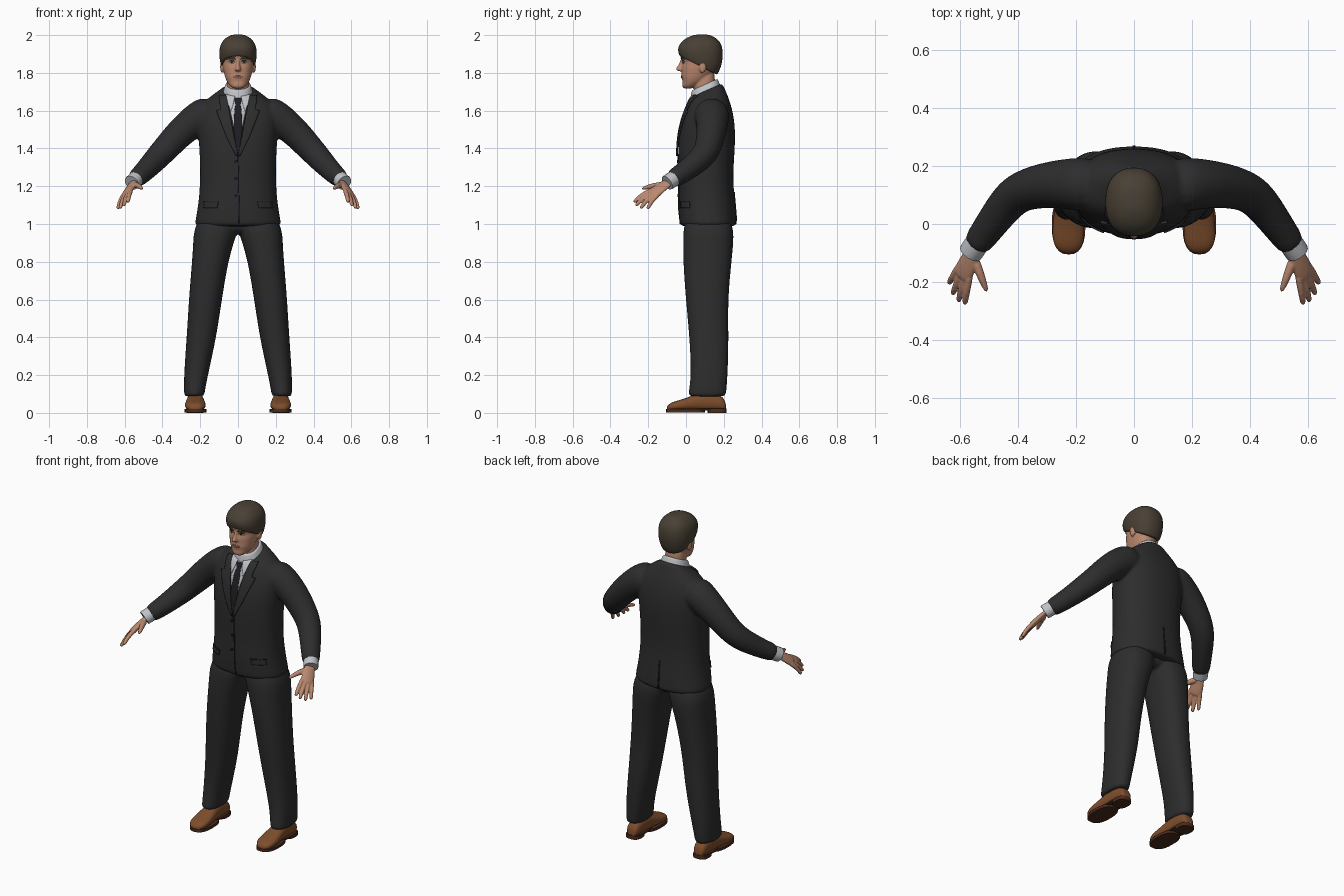
import bpy, bmesh, math
from mathutils import Vector, Matrix
from mathutils.bvhtree import BVHTree

cube = bpy.data.objects.get("Cube")
if cube:
    bpy.data.objects.remove(cube, do_unlink=True)


def material(name, *rgb):
    m = bpy.data.materials.new(name)
    m.use_nodes = True
    m.diffuse_color = (*rgb, 1)
    bsdf = next(n for n in m.node_tree.nodes if n.type == "BSDF_PRINCIPLED")
    bsdf.inputs["Base Color"].default_value = (*rgb, 1)
    bsdf.inputs["Roughness"].default_value = 0.8
    return m


SUIT = material("charcoal suit", .026, .026, .027)
DARK = material("dark seam and tie", .013, .013, .015)
SHIRT = material("pale grey shirt", .52, .54, .57)
SKIN = material("skin", .50, .25, .16)
HAIR = material("brown hair", .066, .051, .035)
SHOE = material("tan leather", .21, .075, .025)
SOLE = material("dark brown sole", .07, .025, .012)
LIPS = material("lips", .33, .12, .085)
EYE = material("eye white", .5, .46, .42)
SIDES = (("left", 1), ("right", -1))


def ring(centre, u, v, n=2.0, count=24):
    """Superellipse loop around a centre with half axes u and v."""
    c, u, v = Vector(centre), Vector(u), Vector(v)
    power = lambda t: math.copysign(abs(t) ** (2 / n), t)
    angles = [2 * math.pi * i / count for i in range(count)]
    return [c + u * power(math.cos(a)) + v * power(math.sin(a)) for a in angles]


def level(z, rx, front, back, tilt=0, cx=0, n=2.3):
    """Horizontal loop; tilt raises the back and lowers the front."""
    return ring((cx, (front + back) / 2, z), (rx, 0, 0), (0, (back - front) / 2, tilt), n)


def loft(bm, rings, s=1):
    loops = [[bm.verts.new((p.x * s, p.y, p.z)) for p in r] for r in rings]
    for a, b in zip(loops, loops[1:]):
        for i in range(len(a)):
            j = (i + 1) % len(a)
            bm.faces.new((a[i], a[j], b[j], b[i]))
    bm.faces.new(loops[0])
    bm.faces.new(loops[-1])


def tube(bm, points, radii, s=1, wide=(0, 0, 1), flat=1.0, count=16):
    pts = [Vector(p) for p in points]
    rings = []
    for i, (p, r) in enumerate(zip(pts, radii)):
        t = (pts[min(i + 1, len(pts) - 1)] - pts[max(i - 1, 0)]).normalized()
        u = Vector(wide)
        u = (u - t * u.dot(t)).normalized()
        rings.append(ring(p, u * r, t.cross(u) * r * flat, 2, count))
    loft(bm, rings, s)


def ball(bm, centre, size):
    m = Matrix.Translation(centre) @ Matrix.Diagonal((*size, 1))
    bmesh.ops.create_uvsphere(bm, u_segments=16, v_segments=10, radius=1, matrix=m)


def finish(name, bm, mat, subsurf=2, voxel=0, smooth=0):
    bmesh.ops.recalc_face_normals(bm, faces=bm.faces)
    mesh = bpy.data.meshes.new(name)
    bm.to_mesh(mesh)
    bm.free()
    mesh.materials.append(mat)
    for p in mesh.polygons:
        p.use_smooth = True
    ob = bpy.data.objects.new(name, mesh)
    bpy.context.collection.objects.link(ob)
    if subsurf:
        mod = ob.modifiers.new("Subdivision", "SUBSURF")
        mod.levels = mod.render_levels = subsurf
    else:
        mesh.set_sharp_from_angle(angle=math.radians(40))
    if voxel:
        mod = ob.modifiers.new("Blend", "REMESH")
        mod.mode, mod.voxel_size, mod.use_smooth_shade = "VOXEL", voxel, True
        mod = ob.modifiers.new("Soften", "SMOOTH")
        mod.factor, mod.iterations = .5, smooth
    return ob


def surface(ob):
    bpy.context.view_layer.update()
    return BVHTree.FromObject(ob, bpy.context.evaluated_depsgraph_get())


def plate(name, mat, tree, rows, s=1, lift=.003, thick=.006, face=-1, cols=6, steps=5):
    """Thin sheet laid on a surface; rows are (z, x start, x end)."""
    fine = [Vector(a).lerp(Vector(b), k / steps)
            for a, b in zip(rows, rows[1:]) for k in range(steps)] + [Vector(rows[-1])]
    bm, grid, y = bmesh.new(), [], 0
    for z, x0, x1 in fine:
        line = []
        for k in range(cols + 1):
            x = s * (x0 + (x1 - x0) * k / cols)
            hit = tree.ray_cast(Vector((x, face, z)), Vector((0, -face, 0)))[0]
            y = hit.y if hit else y
            line.append(bm.verts.new((x, y + face * lift, z)))
        grid.append(line)
    for a, b in zip(grid, grid[1:]):
        for k in range(cols):
            bm.faces.new((a[k], a[k + 1], b[k + 1], b[k]))
    ob = finish(name, bm, mat, 0)
    mod = ob.modifiers.new("Thickness", "SOLIDIFY")
    mod.thickness, mod.offset = thick, 0


# Jacket: torso and both sleeves blended into one skin
bm = bmesh.new()
loft(bm, [level(*r) for r in (
    (.985, .232, -.033, .27), (1.0, .23, -.034, .27), (1.1, .212, -.042, .262),
    (1.2, .203, -.038, .252), (1.3, .202, -.042, .252), (1.4, .206, -.044, .26),
    (1.5, .214, -.034, .262), (1.58, .214, -.012, .252), (1.64, .19, .012, .235, .005),
    (1.68, .14, .025, .215, .015), (1.705, .095, .034, .197, .03), (1.715, .08, .038, .192, .035))])
sleeve = [(.12, .13, 1.60), (.21, .14, 1.565), (.30, .135, 1.49), (.36, .122, 1.425),
          (.415, .10, 1.365), (.47, .03, 1.305), (.52, -.04, 1.255), (.552, -.082, 1.23)]
for _, s in SIDES:
    tube(bm, sleeve, (.10, .092, .08, .075, .07, .061, .053, .049), s)
jacket = finish("jacket", bm, SUIT, 2, .009, 5)
cloth = surface(jacket)

# Shirt front, tie, collar wings, lapels
plate("shirt_front", SHIRT, cloth, [(1.48, -.014, .014), (1.58, -.037, .037), (1.685, -.062, .062)])
plate("tie", DARK, cloth, [(1.37, -.006, .006), (1.5, -.023, .023), (1.6, -.019, .019),
                           (1.63, -.013, .013), (1.665, -.021, .021)], lift=.006)
for side, s in SIDES:
    plate(side + "_collar_wing", SHIRT, cloth,
          [(1.60, .036, .04), (1.64, .024, .055), (1.685, .014, .066)], s, .008)
    plate(side + "_lapel", SUIT, cloth,
          [(1.36, 0, .01), (1.46, .02, .06), (1.56, .038, .10), (1.6, .046, .115),
           (1.606, .047, .09), (1.66, .058, .10), (1.68, .063, .098)], s, .007, .009)
    plate(side + "_pocket_flap", SUIT, cloth, [(1.085, .11, .182), (1.115, .105, .178)], s)
    plate(side + "_pocket_seam", DARK, cloth, [(1.113, .103, .18), (1.119, .103, .18)], s, .004)

# Front opening, buttons and back vent
plate("front_opening", DARK, cloth, [(1.0, .004, .009), (1.37, -.002, .003)], lift=.001, cols=2)
for i, z in enumerate((1.33, 1.24, 1.15)):
    plate(f"button_{i + 1}", DARK, cloth,
          [(z - .008, -.013, -.009), (z, -.019, -.003), (z + .008, -.013, -.009)], lift=.004)
plate("back_vent", DARK, cloth, [(1.0, -.005, .005), (1.17, -.002, .002)], lift=.001, face=1, cols=2)

# Shirt collar around the neck
bm = bmesh.new()
loft(bm, [level(*r) for r in ((1.69, .082, .022, .184, .035), (1.70, .08, .022, .182, .035),
                              (1.735, .067, .03, .17, .03), (1.74, .064, .034, .166, .03))])
finish("shirt_collar", bm, SHIRT)

# Trousers: two legs and a seat joined together
bm = bmesh.new()
for _, s in SIDES:
    loft(bm, [level(z, rx, a, b, 0, cx) for z, cx, rx, a, b in (
        (1.05, .10, .09, .01, .21), (1.01, .108, .108, -.005, .24), (.96, .119, .116, -.016, .253),
        (.9, .13, .108, -.016, .252), (.8, .148, .096, -.016, .242), (.6, .173, .088, -.002, .222),
        (.4, .193, .079, .018, .227), (.2, .223, .064, .027, .222), (.1, .232, .054, .012, .213),
        (.085, .232, .054, .01, .212))], s)
loft(bm, [level(*r) for r in ((.945, .04, .05, .19), (.97, .1, .01, .225), (1.05, .15, .01, .22))])
finish("trousers", bm, SUIT, 2, .009, 5)

# Shoes with soles and heels
for side, s in SIDES:
    bm = bmesh.new()
    loft(bm, [ring((.226, y, .012 + h / 2), (w, 0, 0), (0, 0, h / 2), 2.4) for y, w, h in (
        (.212, .02, .03), (.203, .034, .065), (.17, .041, .09), (.1, .043, .1), (.05, .047, .088),
        (0, .054, .066), (-.05, .056, .052), (-.085, .044, .04), (-.102, .02, .022))], s)
    finish(side + "_shoe", bm, SHOE)
    bm = bmesh.new()
    loft(bm, [level(z, .058, -.105, .1, 0, .225, 2.5) for z in (.003, .02)], s)
    loft(bm, [level(z, .045, .04, .215, 0, .227, 2.8) for z in (.014, .024)], s)
    loft(bm, [level(z, .045, .115, .215, 0, .227, 2.8) for z in (0, .022)], s)
    finish(side + "_sole", bm, SOLE, 0)

# Hands and shirt cuffs
across = Vector((-.62, -.6, .4)).normalized()
knuckle = Vector((.588, -.172, 1.162))
tips = ((.583, -.277, 1.115), (.605, -.268, 1.097), (.625, -.243, 1.082), (.638, -.205, 1.08))
for side, s in SIDES:
    bm = bmesh.new()
    tube(bm, [(.54, -.065, 1.24), (.557, -.098, 1.217), (.57, -.13, 1.195), (.581, -.155, 1.175),
              knuckle, (.594, -.186, 1.152)], (.029, .03, .036, .04, .04, .034), s, across, .45)
    for tip, offset in zip(tips, (.031, .01, -.01, -.03)):
        base, tip = knuckle + across * offset, Vector(tip)
        mid = base.lerp(tip, .5) + Vector((.002, -.005, .006))
        tube(bm, [base - (tip - base) * .15, base, mid, base.lerp(tip, .88), tip],
             (.011, .0125, .0118, .0105, .007), s)
    tube(bm, [(.557, -.105, 1.208), (.54, -.145, 1.206), (.523, -.19, 1.2), (.505, -.237, 1.185)],
         (.017, .0165, .0135, .008), s)
    finish(side + "_hand", bm, SKIN, 1, .004, 2)
    bm = bmesh.new()
    tube(bm, [(.54, -.066, 1.239), (.559, -.094, 1.222), (.563, -.1, 1.218)], (.042, .042, .041), s)
    finish(side + "_cuff", bm, SHIRT, 0)

# Head: skull, neck, nose and ears blended
bm = bmesh.new()
loft(bm, [level(*r) for r in (
    (1.716, .024, -.012, .03), (1.73, .043, -.023, .06), (1.755, .06, -.017, .1),
    (1.778, .069, -.026, .125), (1.80, .075, -.022, .145), (1.83, .081, -.026, .16),
    (1.857, .083, -.015, .17), (1.878, .085, -.031, .175), (1.92, .085, -.034, .18),
    (1.96, .07, -.01, .165), (1.98, .04, .03, .13))])
loft(bm, [level(*r) for r in ((1.64, .062, .045, .16), (1.74, .058, .04, .152), (1.83, .06, .04, .155))])
loft(bm, [level(*r) for r in ((1.88, .009, -.03, .02), (1.855, .009, -.032, .02), (1.83, .013, -.05, .02),
                              (1.817, .018, -.056, .02), (1.808, .015, -.042, .02))])
for _, s in SIDES:
    ball(bm, (s * .084, .088, 1.832), (.011, .02, .033))
head = finish("head", bm, SKIN, 2, .005, 3)
face = surface(head)

# Eyes, brows and mouth
for side, s in SIDES:
    plate(side + "_eye", EYE, face, [(1.849, .028, .038), (1.855, .018, .048), (1.861, .024, .042)],
          s, .001, .003)
    plate(side + "_iris", DARK, face, [(1.85, .03, .036), (1.855, .027, .039), (1.861, .029, .037)],
          s, .002, .003)
    plate(side + "_eyelid", HAIR, face, [(1.86, .018, .048), (1.864, .022, .044)], s, .002, .003)
    plate(side + "_eyebrow", HAIR, face, [(1.872, .014, .054), (1.88, .018, .05)], s, .001, .004)
plate("mouth", LIPS, face, [(1.771, -.012, .012), (1.778, -.026, .026), (1.785, -.014, .014)],
      lift=.001, thick=.004)

# Hair cap: lower at the back than over the brow
bm = bmesh.new()
loft(bm, [level(*r) for r in (
    (1.838, .086, -.03, .163, -.05), (1.842, .09, -.036, .168, -.05), (1.87, .098, -.042, .187, -.04),
    (1.91, .101, -.044, .198, -.02), (1.95, .095, -.036, .192), (1.982, .072, -.008, .165),
    (2.001, .038, .04, .13), (2.003, .015, .065, .105))])
finish("hair", bm, HAIR)
